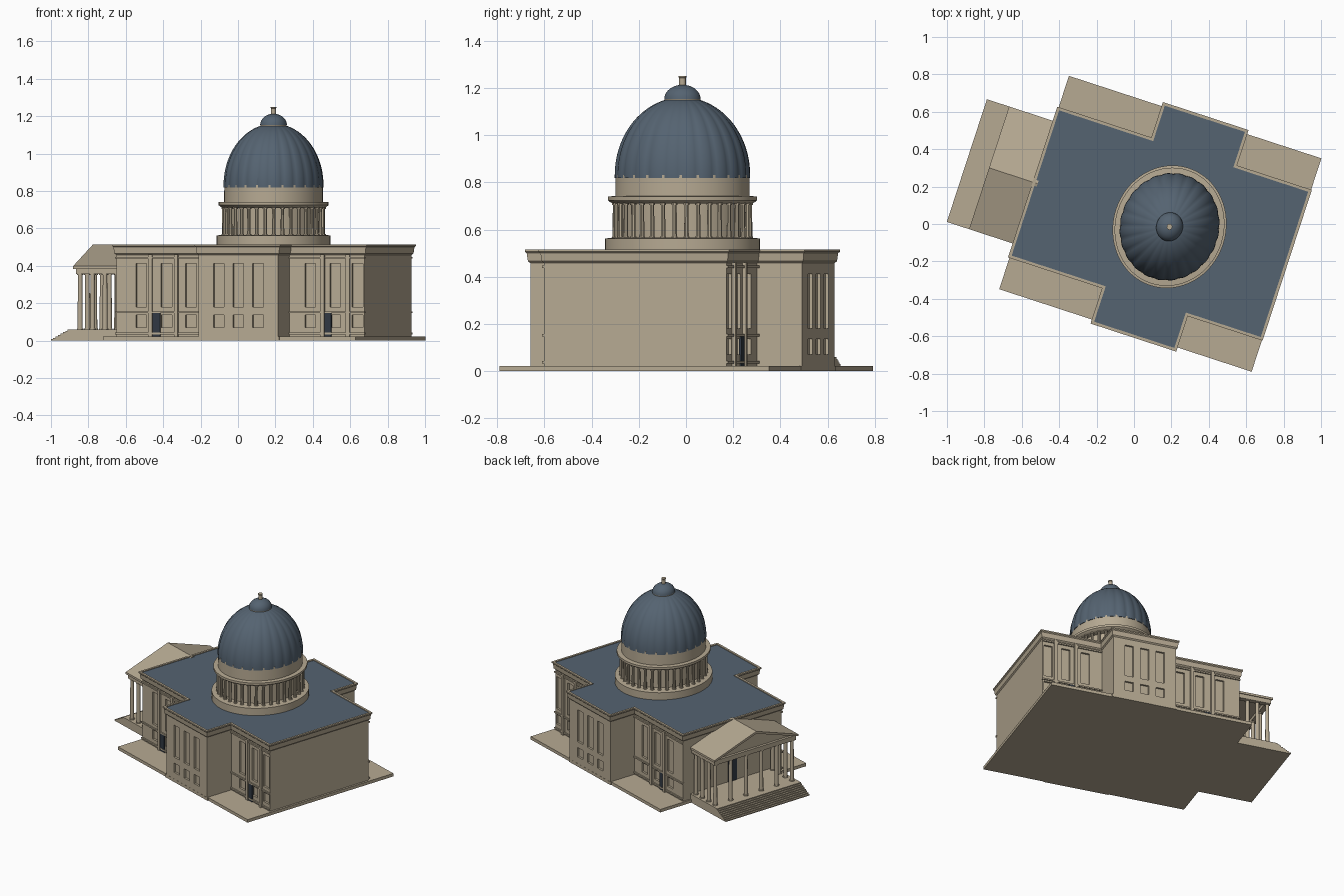
import bpy, bmesh, math
from mathutils import Matrix

if "Cube" in bpy.data.objects:
    bpy.data.objects.remove(bpy.data.objects["Cube"])

# building frame: origin under the dome, turned about 18 degrees
FRAME = Matrix.Translation((0.19, -0.015, 0)) @ Matrix.Rotation(math.radians(-18.1), 4, 'Z')
OVAL = 1.095  # the rotunda is slightly longer across the building


def material(name, rgb):
    m = bpy.data.materials.new(name)
    m.diffuse_color = (*rgb, 1)
    m.use_nodes = True
    m.node_tree.nodes["Principled BSDF"].inputs["Base Color"].default_value = m.diffuse_color
    return m


STONE = material("stone", (0.47, 0.40, 0.29))
SLATE = material("slate", (0.09, 0.125, 0.165))
DARK = material("door_dark", (0.03, 0.04, 0.055))


def finish(name, bm, mat, smooth=False):
    bmesh.ops.recalc_face_normals(bm, faces=bm.faces)
    me = bpy.data.meshes.new(name)
    bm.to_mesh(me)
    bm.free()
    me.materials.append(mat)
    ob = bpy.data.objects.new(name, me)
    bpy.context.collection.objects.link(ob)
    ob.matrix_world = FRAME
    if smooth:
        bpy.ops.object.select_all(action='DESELECT')
        ob.select_set(True)
        bpy.context.view_layer.objects.active = ob
        bpy.ops.object.shade_smooth_by_angle(angle=math.radians(35))
    return ob


def loft(name, rings, mat, smooth=False):
    """Skin a stack of closed rings and cap both ends."""
    bm = bmesh.new()
    rows = [[bm.verts.new(p) for p in ring] for ring in rings]
    n = len(rows[0])
    for a, b in zip(rows, rows[1:]):
        for i in range(n):
            j = (i + 1) % n
            bm.faces.new((a[i], a[j], b[j], b[i]))
    bm.faces.new(rows[0])
    bm.faces.new(rows[-1])
    return finish(name, bm, mat, smooth)


def lathe(name, profile, mat, n=64, flute=None):
    rings = []
    for r, z in profile:
        ring = []
        for i in range(n):
            a = 2 * math.pi * i / n
            k = r * (flute(a) if flute else 1)
            ring.append((k * math.cos(a), k * math.sin(a) * OVAL, z))
        rings.append(ring)
    return loft(name, rings, mat, True)


def boxes(name, dims, mat):
    bm = bmesh.new()
    for x0, x1, y0, y1, z0, z1 in dims:
        m = Matrix.Translation(((x0 + x1) / 2, (y0 + y1) / 2, (z0 + z1) / 2)) \
            @ Matrix.Diagonal((x1 - x0, abs(y1 - y0), z1 - z0, 1))
        bmesh.ops.create_cube(bm, size=1, matrix=m)
    return finish(name, bm, mat)


def columns(name, spots, r, z0, z1, n=12):
    bm = bmesh.new()
    for x, y in spots:
        bmesh.ops.create_cone(bm, segments=n, radius1=r, radius2=r * 0.85, depth=z1 - z0, cap_ends=True,
                              matrix=Matrix.Translation((x, y, (z0 + z1) / 2)))
        for z in (z0 + 0.005, z1 - 0.005):
            bmesh.ops.create_cone(bm, segments=n, radius1=r * 1.3, radius2=r * 1.3, depth=0.01, cap_ends=True,
                                  matrix=Matrix.Translation((x, y, z)))
    return finish(name, bm, STONE, True)


# cross-shaped footprint, grown outwards by o
L, R, W, V, C = -0.752, 0.644, 0.223, 0.406, 0.605


def cross(o, z):
    l, r, w, v, c = L - o, R + o, W + o, V + o, C + o
    return [(x, y, z) for x, y in (
        (l, -v), (-w, -v), (-w, -c), (w, -c), (w, -v), (r, -v),
        (r, v), (w, v), (w, c), (-w, c), (-w, v), (l, v))]


# base slab, main body with cornice, roof surface
boxes("base_slab", [(-0.762, 0.658, -0.6, 0.6, 0, 0.022), (-0.23, 0.23, -0.606, 0.606, 0, 0.022)], STONE)
body = loft("main_walls", [cross(o, z) for o, z in (
    (0, 0.015), (0, 0.458), (0.008, 0.466), (0.012, 0.5), (0.018, 0.506), (0.018, 0.515),
    (0.003, 0.515), (0.003, 0.507))], STONE)
loft("roof_surface", [cross(0.0025, 0.5), cross(0.0025, 0.5095)], SLATE)

# recessed windows, front and back
cuts = []
for s in (-1, 1):
    for face, us in ((C, (-0.11, 0, 0.11)), (V, (-0.611, -0.469, -0.332, 0.34, 0.48, 0.605))):
        for u in us:
            for z0, z1 in ((0.07, 0.137), (0.18, 0.412)):
                y0, y1 = sorted((s * (face - 0.014), s * (face + 0.03)))
                cuts.append((u - 0.03, u + 0.03, y0, y1, z0, z1))
cutter = boxes("window_cutter", cuts, STONE)
cutter.hide_render = True
mod = body.modifiers.new("windows", 'BOOLEAN')
mod.object = cutter
mod.operation = 'DIFFERENCE'
mod.solver = 'EXACT'
bpy.context.view_layer.objects.active = body
bpy.ops.object.modifier_apply(modifier=mod.name)
bpy.data.objects.remove(cutter)

# pilasters, string courses and side doors on the four recessed bays
trim, doors = [], []
for s in (-1, 1):
    def strip(d):
        return sorted((s * (V - 0.005), s * (V + d)))
    for u in (-0.558, -0.413, 0.41, 0.553):
        trim.append((u - 0.011, u + 0.011, *strip(0.014), 0.02, 0.46))
    for a, b in ((L - 0.003, -W), (W, R + 0.003)):
        for z in (0.038, 0.152, 0.443):
            trim.append((a, b, *strip(0.009), z - 0.005, z + 0.005))
    for u in (-0.525, 0.437):
        doors.append((u - 0.022, u + 0.022, *strip(0.007), 0.022, 0.147))
boxes("bay_trim", trim, STONE)
doors.append((L - 0.006, L + 0.01, -0.035, 0.035, 0.06, 0.23))
boxes("doors", doors, DARK)

# portico floor and steps
P = 0.345
steps = [(-1.045, L, -P, P, 0, 0.06)]
for i in range(7):
    steps.append((-1.14 + i * 0.0136, -1.04, -P, P, 0, 0.06 * (i + 1) / 8))
boxes("portico_steps", steps, STONE)

# portico columns
spots = [(-0.985, -0.315 + 0.126 * i) for i in range(6)]
spots += [(u, s * 0.315) for u in (-0.915, -0.845, -0.775) for s in (-1, 1)]
columns("portico_columns", spots, 0.014, 0.055, 0.36)

# portico entablature, recessed gable and pitched roof
boxes("portico_entablature", [(-1.003, -0.967, -0.335, 0.335, 0.355, 0.388),
                              (-0.99, L, -0.335, -0.3, 0.355, 0.388),
                              (-0.99, L, 0.3, 0.335, 0.355, 0.388),
                              (-1.0, L, -0.33, 0.33, 0.378, 0.388)], STONE)
loft("pediment_wall", [[(u, -0.325, 0.385), (u, 0.325, 0.385), (u, 0, 0.505)] for u in (-0.985, L + 0.01)], STONE)
pitch = [(-P, 0.383), (0, 0.498), (P, 0.383), (P, 0.398), (0, 0.515), (-P, 0.398)]
loft("portico_roof", [[(u, y, z) for y, z in pitch] for u in (-1.015, L + 0.01)], STONE)

# rotunda: base ring, inner drum, colonnade, entablature and attic
lathe("rotunda_base", [(0.302, 0.505), (0.302, 0.562), (0.27, 0.566)], STONE)
lathe("rotunda_drum", [(0.235, 0.55), (0.235, 0.72)], STONE)
ring = [(0.264 * math.cos(a), 0.264 * OVAL * math.sin(a))
        for a in (2 * math.pi * i / 36 for i in range(36))]
columns("rotunda_columns", ring, 0.0105, 0.56, 0.715, 8)
lathe("rotunda_entablature", [(0.27, 0.71), (0.282, 0.716), (0.291, 0.724), (0.291, 0.74), (0.262, 0.742),
                              (0.261, 0.832)], STONE)

# fluted dome with raised ribs
N = 24


def gore(a):
    return 0.982 + 0.022 * abs(math.sin(a * N / 2)) ** 0.7


angles = [math.radians(t) for t in range(0, 77, 4)]
lathe("dome", [(0.264, 0.818)] + [(0.264 * math.cos(t), 0.83 + 0.33 * math.sin(t)) for t in angles],
      SLATE, N * 6, gore)

# cupola and finial
lathe("cupola_ring", [(0.066, 1.135), (0.07, 1.142), (0.07, 1.155), (0.06, 1.156)], STONE, 32)
lathe("cupola", [(0.071 * math.cos(t), 1.153 + 0.06 * math.sin(t)) for t in
                 (math.radians(d) for d in range(0, 86, 12))], SLATE, 32)
lathe("finial", [(0.013, 1.2), (0.013, 1.242), (0.015, 1.244), (0.015, 1.25)], STONE, 16)
